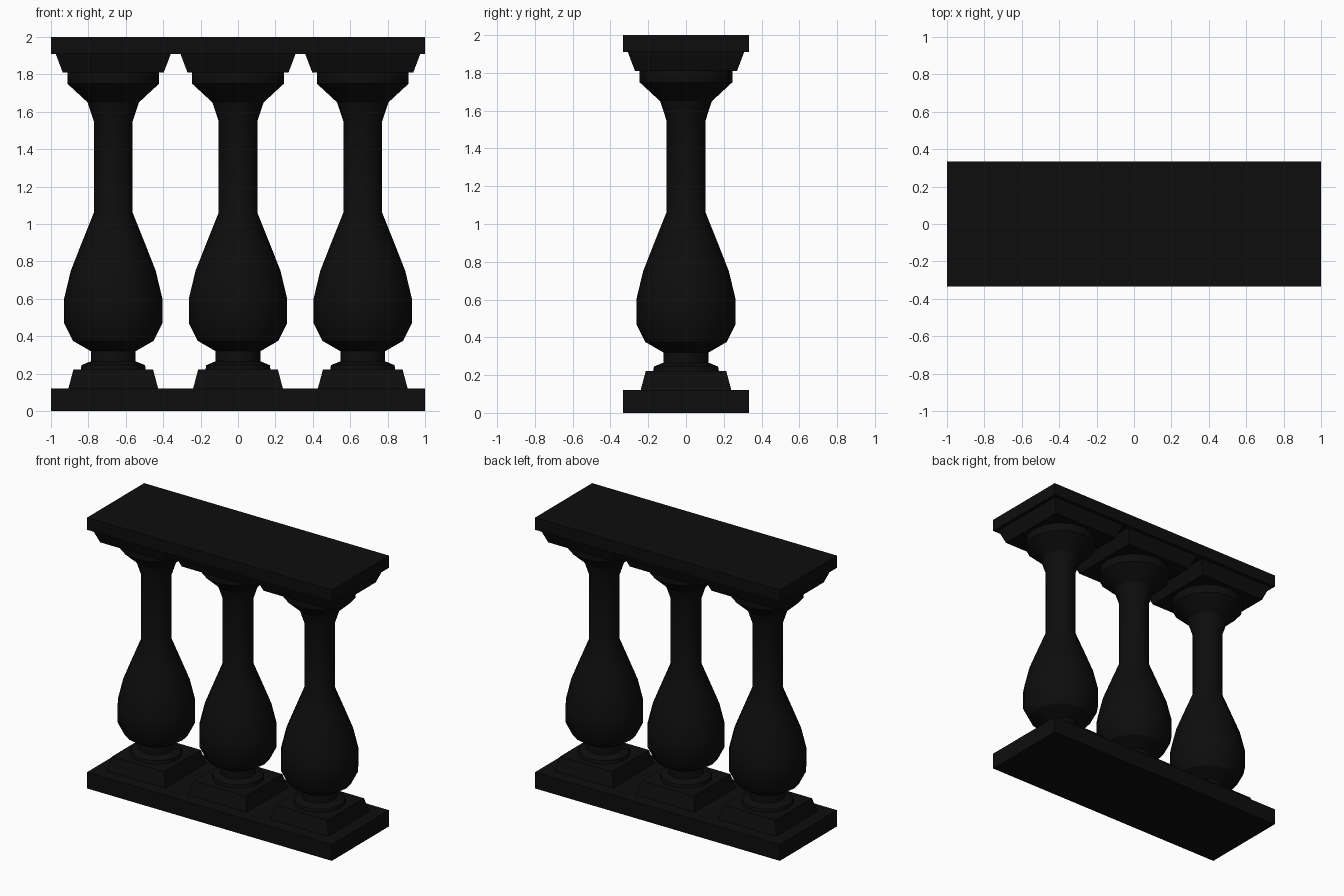
import bpy, bmesh, math

cube = bpy.data.objects.get("Cube")
if cube:
    bpy.data.objects.remove(cube, do_unlink=True)

# single near-black stone colour
stone = bpy.data.materials.new("black stone")
stone.use_nodes = True
colour = (0.004, 0.004, 0.004, 1)
stone.diffuse_color = colour
stone.node_tree.nodes["Principled BSDF"].inputs["Base Color"].default_value = colour


def finish(bm, name, x=0, smooth=False):
    bmesh.ops.recalc_face_normals(bm, faces=bm.faces)
    mesh = bpy.data.meshes.new(name)
    bm.to_mesh(mesh)
    bm.free()
    mesh.materials.append(stone)
    ob = bpy.data.objects.new(name, mesh)
    ob.location.x = x
    bpy.context.collection.objects.link(ob)
    if smooth:
        bpy.ops.object.select_all(action="DESELECT")
        ob.select_set(True)
        bpy.context.view_layer.objects.active = ob
        bpy.ops.object.shade_smooth_by_angle(angle=math.radians(28))
    return ob


def stack(name, rings, x=0, smooth=False):
    """Closed solid from a list of (points, z) rings."""
    bm = bmesh.new()
    loops = [[bm.verts.new((px, py, z)) for px, py in pts] for pts, z in rings]
    n = len(loops[0])
    for a, b in zip(loops, loops[1:]):
        for i in range(n):
            j = (i + 1) % n
            bm.faces.new((a[i], a[j], b[j], b[i]))
    bm.faces.new(loops[0][::-1])
    bm.faces.new(loops[-1])
    return finish(bm, name, x, smooth)


def rect(hx, hy):
    return [(-hx, -hy), (hx, -hy), (hx, hy), (-hx, hy)]


def circle(r, sides=16):
    return [(r * math.cos(math.tau * i / sides), r * math.sin(math.tau * i / sides))
            for i in range(sides)]


# base slab and handrail
for name, low, high in (("base_slab", 0, 0.12), ("top_rail", 1.91, 2)):
    stack(name, [(rect(1, 0.333), low), (rect(1, 0.333), high)])

# turned profile: radius, height
profile = [(0.175, 0.215), (0.17, 0.245), (0.13, 0.262), (0.12, 0.265), (0.12, 0.32),
           (0.215, 0.375), (0.263, 0.47), (0.263, 0.60), (0.227, 0.75), (0.172, 0.89),
           (0.104, 1.06), (0.104, 1.55), (0.137, 1.65), (0.245, 1.75), (0.245, 1.815)]

# three balusters, each with a square plinth and capital
for label, x in (("right", -0.667), ("middle", 0), ("left", 0.667)):
    stack(label + "_plinth", [(rect(0.24, 0.24), 0.12), (rect(0.213, 0.213), 0.222)], x)
    stack(label + "_baluster", [(circle(r), z) for r, z in profile], x, True)
    stack(label + "_capital", [(rect(0.27, 0.27), 1.81), (rect(0.308, 0.308), 1.91)], x)
